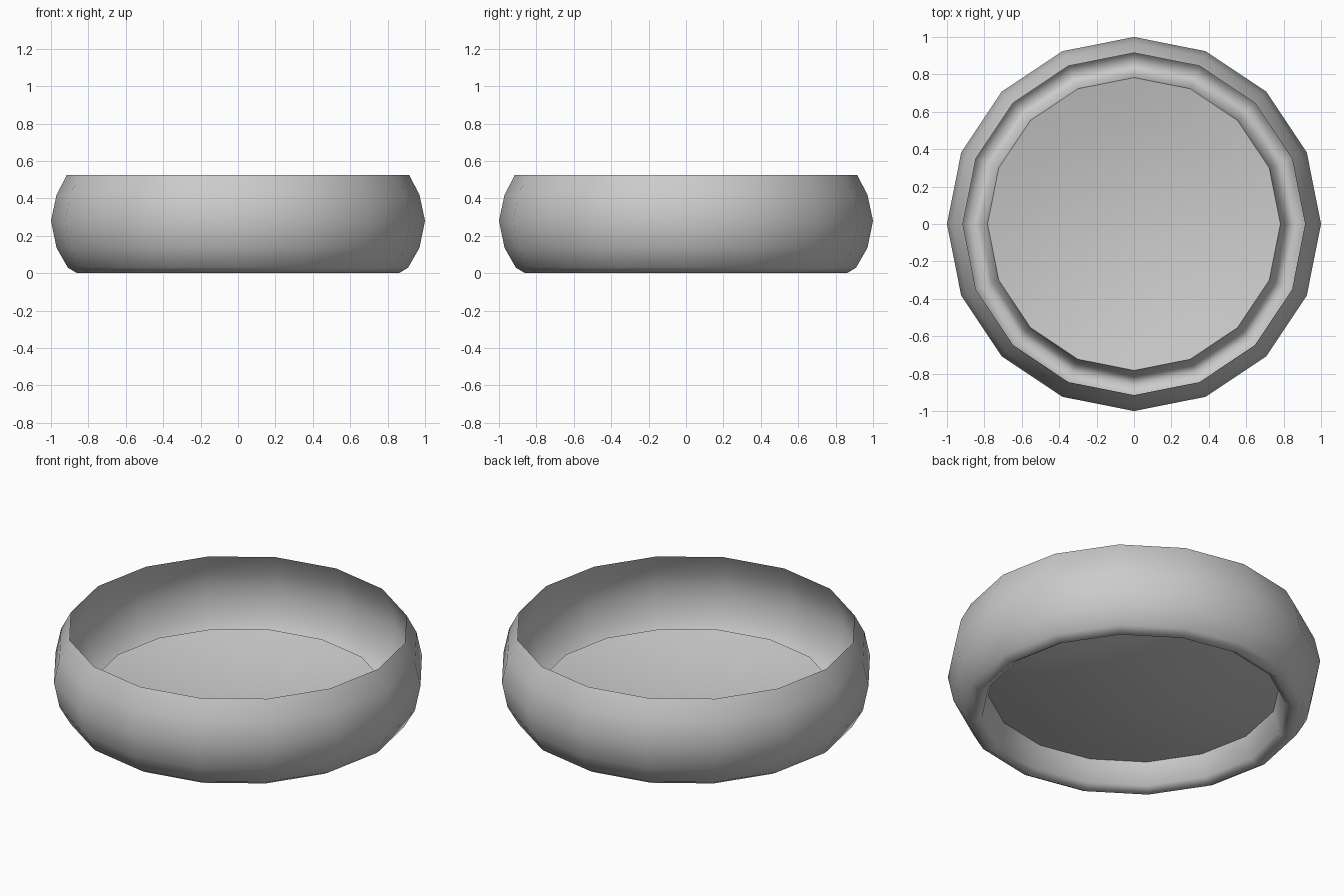
import bpy, bmesh, math

if "Cube" in bpy.data.objects:
    bpy.data.objects.remove(bpy.data.objects["Cube"])

SIDES = 16
# Single-sheet side section, rim to floor edge: (radius, z)
WALL = [(0.915, 0.525), (0.97, 0.42), (1.0, 0.28), (0.97, 0.135),
        (0.91, 0.03), (0.86, 0.0), (0.815, 0.03), (0.783, 0.157)]
# Shallow dished floor
SAG = 0.10
FLOOR = [(0.783 * t, 0.157 - SAG * (1 - t * t)) for t in (0.75, 0.5, 0.25)]
PROFILE = WALL + FLOOR

bm = bmesh.new()

# One ring of vertices for each profile point
rings = []
for r, z in PROFILE:
    rings.append([bm.verts.new((r * math.cos(2 * math.pi * i / SIDES),
                                r * math.sin(2 * math.pi * i / SIDES), z))
                  for i in range(SIDES)])
centre = bm.verts.new((0, 0, 0.157 - SAG))

# Rounded wall, foot and dished floor, all smooth shaded
for upper, lower in zip(rings, rings[1:]):
    for i in range(SIDES):
        j = (i + 1) % SIDES
        bm.faces.new((lower[i], lower[j], upper[j], upper[i])).smooth = True
for i in range(SIDES):
    bm.faces.new((centre, rings[-1][(i + 1) % SIDES], rings[-1][i])).smooth = True

# Crisp border between the foot and the floor
edge = rings[len(WALL) - 1]
for i in range(SIDES):
    bm.edges.get((edge[i], edge[(i + 1) % SIDES])).smooth = False

bmesh.ops.recalc_face_normals(bm, faces=bm.faces)
mesh = bpy.data.meshes.new("bowl")
bm.to_mesh(mesh)
bm.free()
bowl = bpy.data.objects.new("bowl", mesh)
bpy.context.collection.objects.link(bowl)
